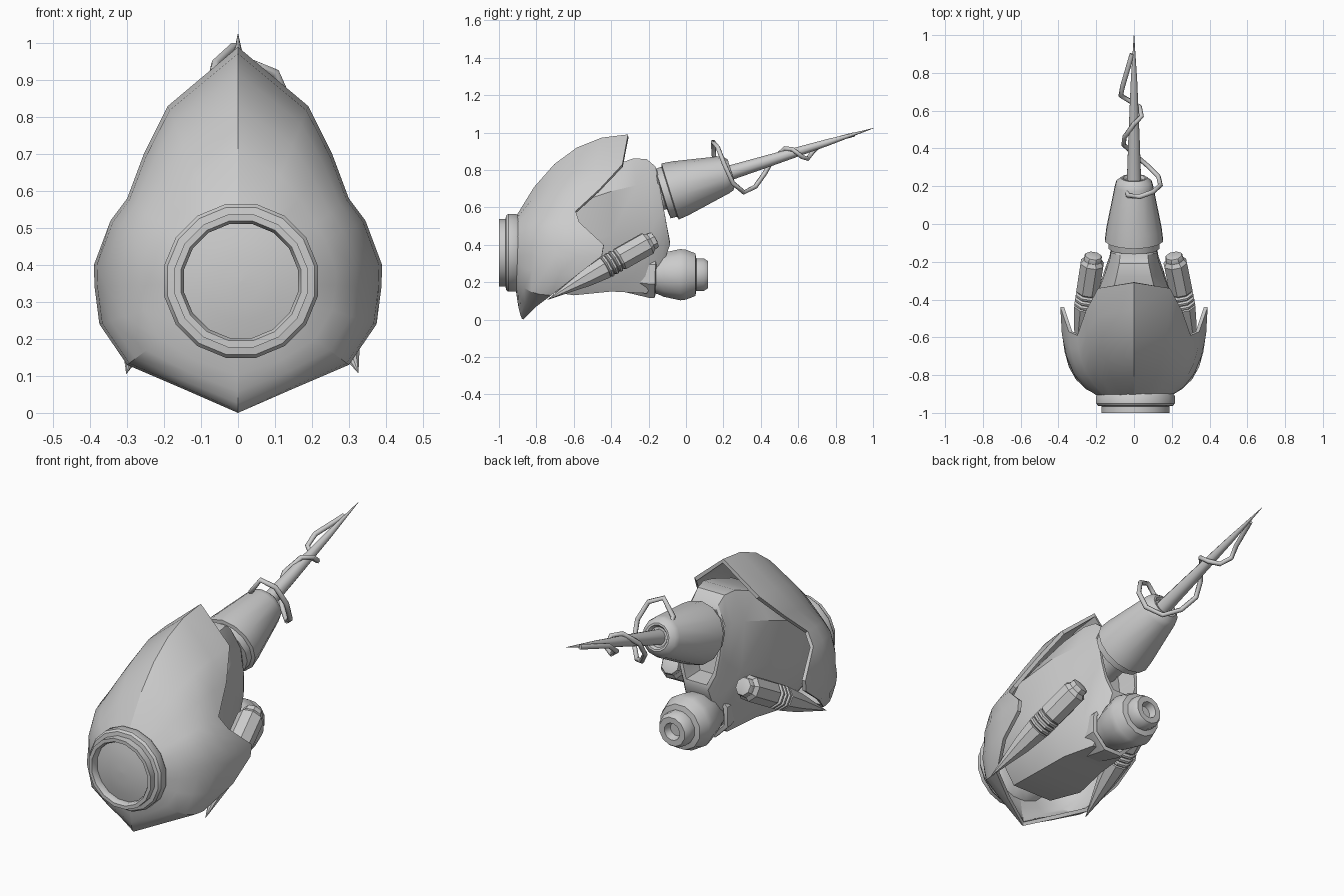
import bpy
from math import sin, cos, pi, atan2, radians
from mathutils import Vector

if "Cube" in bpy.data.objects:
    bpy.data.objects.remove(bpy.data.objects["Cube"])


def make(name, verts, faces, angle=30, thickness=0):
    me = bpy.data.meshes.new(name)
    me.from_pydata([tuple(v) for v in verts], [], faces)
    me.validate()
    ob = bpy.data.objects.new(name, me)
    bpy.context.collection.objects.link(ob)
    bpy.ops.object.select_all(action='DESELECT')
    ob.select_set(True)
    bpy.context.view_layer.objects.active = ob
    if thickness:
        m = ob.modifiers.new("thickness", 'SOLIDIFY')
        m.thickness, m.offset = thickness, -1
        bpy.ops.object.modifier_apply(modifier=m.name)
    bpy.ops.object.shade_smooth_by_angle(angle=radians(angle))
    return ob


def bridge(rows, n):
    """Quads between successive closed rings of n vertices."""
    return [(r * n + i, r * n + (i + 1) % n, (r + 1) * n + (i + 1) % n, (r + 1) * n + i)
            for r in range(rows - 1) for i in range(n)]


def lathe(name, origin, direction, profile, n, angle=35):
    """Revolve (radius, distance) pairs about an axis, capping both ends."""
    q = Vector(direction).normalized().to_track_quat('Z', 'Y')
    verts = [Vector(origin) + q @ Vector((r * cos(2 * pi * (i + .5) / n), r * sin(2 * pi * (i + .5) / n), t))
             for r, t in profile for i in range(n)]
    rows = len(profile)
    faces = bridge(rows, n)
    faces += [tuple(range(n))[::-1], tuple(range((rows - 1) * n, rows * n))]
    return make(name, verts, faces, angle)


# Hooded front shell: curved ribs from the eye ring out to a notched rim
# rim x, y, z and the y at which the rib bulges
half = [(0, -.31, .99, -.68), (.19, -.34, .83, -.71), (.255, -.46, .70, -.73),
        (.30, -.59, .58, -.78), (.345, -.57, .52, -.80), (.39, -.44, .40, -.82),
        (.388, -.45, .34, -.82), (.375, -.58, .24, -.84), (.30, -.72, .13, -.88),
        (.16, -.80, .07, -.89), (0, -.87, 0, -.89)]
rim = half + [(-x, y, z, c) for x, y, z, c in half[-2:0:-1]]
verts, rows = [], 6
for r in range(rows):
    t = r / (rows - 1)
    for x, y, z, cy in rim:
        a = atan2(x, z - .355)
        p0 = Vector((.195 * sin(a), -.91, .355 + .195 * cos(a)))
        verts.append(p0 * (1 - t) ** 2 + Vector((x, cy, z)) * 2 * t * (1 - t) + Vector((x, y, z)) * t * t)
shell = make("front_shell", verts, bridge(rows, len(rim)), 30, .02).data
for e in shell.edges:  # hard keel down the middle
    if all(abs(shell.vertices[i].co.x) < 1e-3 for i in e.vertices):
        e.use_edge_sharp = True

# Round eye ring with recessed lens
lathe("eye_ring", (.008, 0, .357), (0, 1, 0),
      [(.15, -.86), (.195, -.885), (.212, -.91), (.212, -.95), (.203, -.962), (.183, -.965),
       (.183, -1), (.165, -1), (.157, -.985), (.157, -.965)], 16)
lathe("eye_lens", (.008, 0, .357), (0, 1, 0),
      [(.157, -.95), (.157, -.965), (.11, -.975), (.055, -.981), (.001, -.983)], 16)

# Wedge-shaped core body with a slanted, recessed opening at the back
# y at top, y at bottom, half width, bottom, top
sections = [(-.80, -.80, .20, .16, .60), (-.60, -.60, .25, .13, .74), (-.40, -.40, .205, .15, .82),
            (-.28, -.21, .155, .14, .862), (-.21, -.14, .13, .24, .858), (-.165, -.10, .122, .36, .82),
            (-.155, -.085, .116, .40, .80), (-.157, -.087, .10, .425, .78), (-.27, -.20, .095, .43, .77)]
outline = [(.6, 0), (.9, .2), (1, .45), (1, .8), (.6, 1)]
outline += [(-x, z) for x, z in outline[::-1]]
n = len(outline)
verts = [(fx * w, y1 + fz * (y0 - y1), z0 + fz * (z1 - z0))
         for y0, y1, w, z0, z1 in sections for fx, fz in outline]
faces = [f[::-1] for f in bridge(len(sections), n)]
faces += [tuple(range(n)), tuple(range((len(sections) - 1) * n, len(sections) * n))[::-1]]
# outline runs counter-clockwise seen from the front, so flip the winding
make("core_body", verts, [f[::-1] for f in faces], 28)

# Barrel and needle share one tilted axis
base, aim = (0, -.085, .685), (0, .31, .0965)
lathe("barrel", base, aim,
      [(.08, -.20), (.085, -.045), (.138, -.04), (.14, -.005), (.157, 0), (.15, .06),
       (.103, .30), (.095, .325), (.07, .345), (.06, .345), (.05, .33)], 14)
lathe("needle", base, aim, [(.04, .32), (.032, .55), (.018, .88), (.001, 1.14)], 10, 40)

# Wire twisting along the needle
path = [(-.045, .20, .83), (-.03, .15, .87), (.03, .145, .95), (.10, .17, .92), (.14, .205, .83),
        (.13, .25, .73), (.07, .31, .68), (0, .37, .71), (-.055, .42, .78), (-.05, .46, .85),
        (0, .53, .915), (.04, .57, .91), (.03, .62, .87), (-.02, .65, .86), (-.07, .68, .90),
        (-.06, .73, .945), (-.01, .90, .99)]
cu = bpy.data.curves.new("twisted_wire", 'CURVE')
cu.dimensions = '3D'
cu.bevel_depth, cu.bevel_resolution, cu.use_fill_caps = .013, 1, True
sp = cu.splines.new('POLY')
sp.points.add(len(path) - 1)
for p, co in zip(sp.points, path):
    p.co = (*co, 1)
bpy.context.collection.objects.link(bpy.data.objects.new("twisted_wire", cu))

# Lower rear thruster and the socket that holds it
lathe("thruster_socket", (0, 0, .237), (0, 1, -.03),
      [(.08, -.45), (.138, -.19), (.138, -.165), (.118, -.16), (.10, -.2)], 8)
lathe("thruster", (0, 0, .24), (0, 1, 0),
      [(.09, -.22), (.108, -.15), (.122, -.12), (.142, -.03), (.138, 0), (.118, .05), (.09, .055),
       (.09, .095), (.075, .117), (.045, .117), (.035, .08)], 12)

# Side pods: end cap, faceted block, three rings, long pointed cone
cap = [(.03, 0), (.045, .004), (.05, .015), (.05, .03), (.066, .05), (.066, .22), (.055, .23)]
for k in range(3):
    t = .232 + k * .027
    cap += [(.055, t), (.066, t + .007), (.066, t + .018), (.055, t + .025)]
cap += [(.064, .315), (.05, .43), (.001, .665)]
for side, x0, x1 in (("left", -.215, -.305), ("right", .21, .33)):
    start = Vector((x0, -.165, .43))
    lathe(side + "_pod", start, Vector((x1, -.76, .095)) - start, cap, 8, 30)
